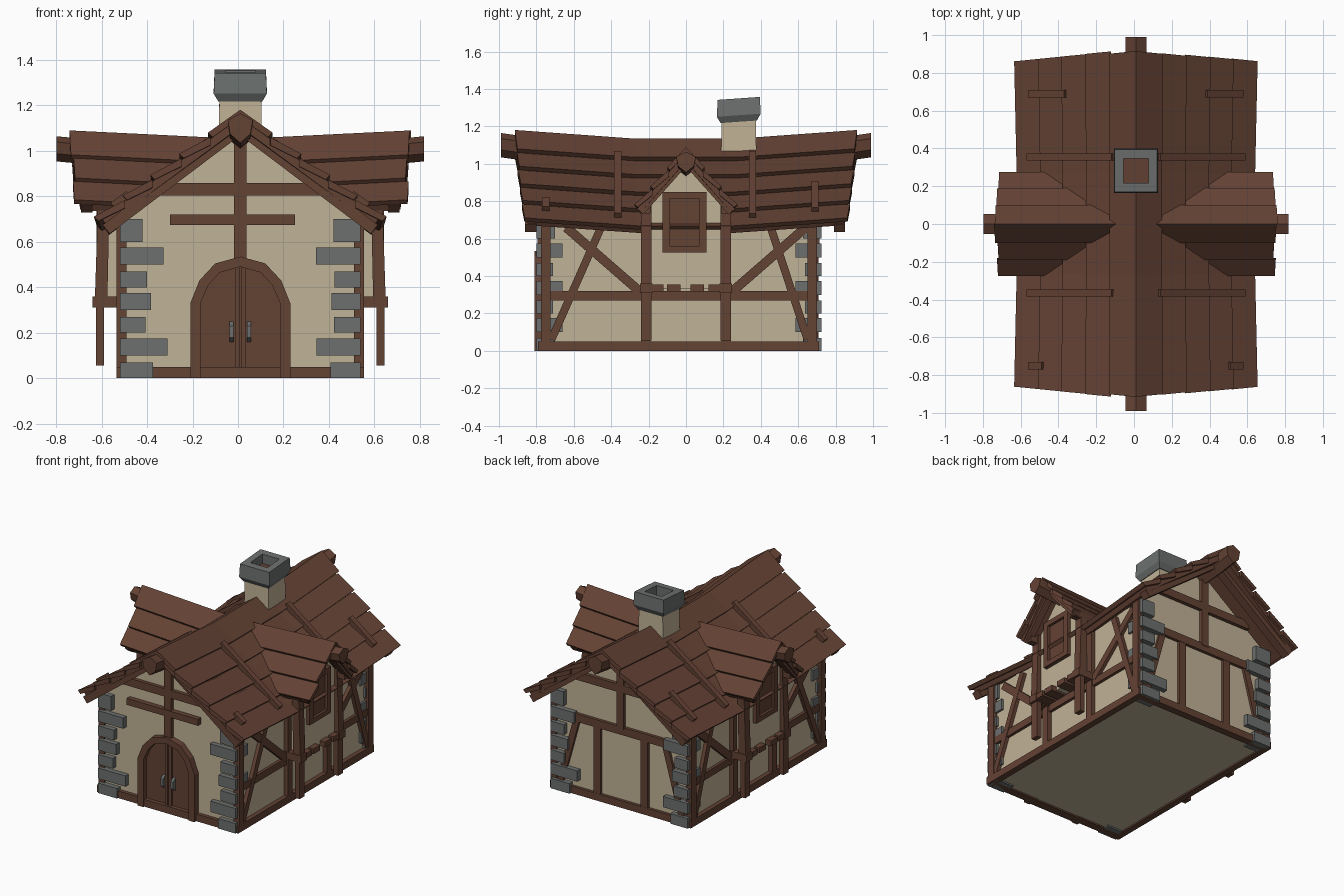
import bpy, bmesh, math, random

if "Cube" in bpy.data.objects:
    bpy.data.objects.remove(bpy.data.objects["Cube"])

random.seed(4)
OX = 0.01  # the whole house sits slightly right of the axis


def material(name, rgb):
    m = bpy.data.materials.new(name)
    m.diffuse_color = (*rgb, 1)
    m.use_nodes = True
    m.node_tree.nodes["Principled BSDF"].inputs["Base Color"].default_value = m.diffuse_color
    return m


WOOD = material("brown wood", (0.127, 0.054, 0.034))
PLASTER = material("cream plaster", (0.53, 0.445, 0.305))
STONE = material("grey stone", (0.15, 0.162, 0.156))


def loft(name, rings, mat):
    """Skin equal-length rings of points into a capped solid."""
    bm = bmesh.new()
    vs = [[bm.verts.new((x + OX, y, z)) for x, y, z in r] for r in rings]
    n = len(rings[0])
    for a, b in zip(vs, vs[1:]):
        for i in range(n):
            j = (i + 1) % n
            bm.faces.new((a[i], a[j], b[j], b[i]))
    bm.faces.new(vs[0])
    bm.faces.new(vs[-1])
    bmesh.ops.recalc_face_normals(bm, faces=bm.faces)
    me = bpy.data.meshes.new(name)
    bm.to_mesh(me)
    bm.free()
    me.materials.append(mat)
    ob = bpy.data.objects.new(name, me)
    bpy.context.collection.objects.link(ob)
    return ob


def prism(name, pts, axis, a, b, mat=WOOD):
    """Extrude a 2D outline: (y,z) along x, or (x,z) along y."""
    if axis == 'x':
        return loft(name, [[(k, u, v) for u, v in pts] for k in (a, b)], mat)
    return loft(name, [[(u, k, v) for u, v in pts] for k in (a, b)], mat)


def box(name, x0, x1, y0, y1, z0, z1, mat=WOOD):
    return prism(name, [(x0, z0), (x1, z0), (x1, z1), (x0, z1)], 'y', y0, y1, mat)


def strip(p, q, w):
    """2D outline of a straight bar from p to q."""
    dx, dz = q[0] - p[0], q[1] - p[1]
    k = w / 2 / math.hypot(dx, dz)
    nx, nz = -dz * k, dx * k
    return [(p[0] + nx, p[1] + nz), (q[0] + nx, q[1] + nz),
            (q[0] - nx, q[1] - nz), (p[0] - nx, p[1] - nz)]


# Walls and sills
F, B, W = -0.765, 0.69, 0.515
prism("house_walls", [(-W, 0.01), (W, 0.01), (W, 0.70), (0, 1.08), (-W, 0.70)], 'y', F, B, PLASTER)
box("back_sill", -0.54, 0.54, B - 0.03, B + 0.02, 0, 0.05)
for s in (-1, 1):
    box("side_sill", s * 0.50, s * 0.545, -0.79, 0.71, 0, 0.05)
    box("front_sill", s * 0.17, s * 0.54, F - 0.025, F + 0.03, 0, 0.05)

# Corner stones: bottom, top, inner x, inner y
STONES = [(0.0, 0.07, 0.39, 0.10), (0.10, 0.175, 0.33, 0.14), (0.20, 0.27, 0.42, 0.09),
          (0.30, 0.375, 0.40, 0.14), (0.40, 0.47, 0.42, 0.09), (0.50, 0.575, 0.34, 0.14),
          (0.60, 0.70, 0.42, 0.10)]
for s in (-1, 1):
    for z0, z1, xi, d in STONES:
        j = random.uniform(-0.012, 0.012)
        box("corner_stone", s * (xi + j), s * 0.53, -0.80, -0.80 + d, z0, z1, STONE)
        box("corner_stone", s * (xi - j), s * 0.53, 0.725 - d, 0.725, z0, z1, STONE)

# Side wall timbers
for s in (-1, 1):
    x0, x1 = s * 0.50, s * 0.54
    box("side_rail", x0, s * 0.535, -0.74, 0.67, 0.27, 0.32)
    for y in (-0.75, -0.215, 0.215, 0.675):
        box("side_post", x0, s * 0.545, y - 0.026, y + 0.026, 0.02, 0.70)
    for e, c in ((-1, 0.72), (1, 0.65)):
        prism("side_brace", strip((e * c, 0.06), (e * 0.45, 0.67), 0.042), 'x', x0, x1)
        prism("side_brace", strip((e * 0.64, 0.66), (e * 0.25, 0.32), 0.05), 'x', x0, s * 0.538)

# Front gable timbers
f0, f1 = F - 0.03, F + 0.02
box("front_king_post", -0.027, 0.027, f0, f1, 0.50, 1.08)
box("front_cross_beam", -0.36, 0.355, F - 0.025, f1, 0.805, 0.86)
box("front_short_beam", -0.31, 0.24, F - 0.035, f1, 0.675, 0.72)

# Back gable timbers
b0, b1 = B - 0.02, B + 0.025
box("back_king_post", -0.027, 0.027, b0, b1, 0.55, 1.08)
box("back_cross_beam", -0.36, 0.36, b0, b1, 0.805, 0.86)
box("back_rail", -0.50, 0.50, b0, b1 - 0.004, 0.51, 0.565)
for s in (-1, 1):
    box("back_post", s * 0.155, s * 0.21, b0, b1 - 0.006, 0.03, 0.53)
    prism("back_brace", strip((s * 0.47, 0.06), (s * 0.34, 0.53), 0.045), 'y', b0, b1 - 0.008)

# Arched double door
outer = [(-0.22, 0), (-0.22, 0.33), (-0.18, 0.43), (-0.11, 0.505), (0, 0.535)]
inner = [(-0.175, 0), (-0.175, 0.33), (-0.14, 0.41), (-0.09, 0.465), (0, 0.49)]
outer += [(-x, z) for x, z in outer[-2::-1]]
inner += [(-x, z) for x, z in inner[-2::-1]]
loft("door_frame", [[(o[0], -0.81, o[1]), (i[0], -0.81, i[1]), (i[0], -0.75, i[1]), (o[0], -0.75, o[1])]
                    for o, i in zip(outer, inner)], WOOD)
prism("door_leaves", inner, 'y', -0.772, -0.74)
box("door_step", -0.175, 0.175, -0.80, -0.76, 0, 0.05)
for s in (-1, 1):
    box("door_edge_strip", s * 0.004, s * 0.024, -0.785, -0.765, 0.05, 0.487)
    prism("door_handle", [(-0.772, 0.16), (-0.80, 0.18), (-0.80, 0.23), (-0.772, 0.25)], 'x',
          s * 0.03, s * 0.048, STONE)


# Main roof: rows of sagging planks over a thin deck
def sag(y):
    return -0.045 * (1 - max(0, abs(y) - 0.28) / 0.62)


def roof_z(a):
    return 1.18 - 0.74 * a


def main_plank(name, s, a0, a1, tops, thick, j=0.0):
    sec = [(a0, tops[0]), (a1, tops[1]), (a1 - 0.02, tops[1] - thick), (a0, tops[0] - thick)]
    rings = []
    for t in (-1, -0.3, 0.3, 1):
        ring = []
        for a, dz in sec:
            y = t * (0.92 - 0.10 * a + j)
            ring.append((s * a * (1 + 0.03 * (abs(t) - 0.5)), y, roof_z(a) + dz + sag(y)))
        rings.append(ring)
    loft(name, rings, WOOD)


ROWS = [0, 0.14, 0.265, 0.39, 0.51, 0.635]
for s in (-1, 1):
    main_plank("roof_deck", s, 0, 0.60, (-0.03, -0.03), 0.045, -0.015)
    for a0, a1 in zip(ROWS, ROWS[1:]):
        main_plank("roof_plank", s, max(0, a0 - 0.01), a1, (0 if a0 == 0 else -0.024, 0.004), 0.035,
                   random.uniform(-0.008, 0.008))
    # battens lying on the roof
    for y, a0, a1 in ((-0.365, 0.12, 0.57), (0.355, 0.12, 0.57), (0.69, 0.37, 0.56), (-0.75, 0.49, 0.56)):
        d = sag(y) + 0.003
        prism("roof_batten", strip((s * a0, roof_z(a0) + d), (s * a1, roof_z(a1) + d), 0.035), 'y', y - 0.019, y + 0.019)
    # rafters under the gable overhang
    for y in (-0.83, 0.82):
        prism("gable_rafter", strip((0, 1.10), (s * 0.59, 0.655), 0.05), 'y', y - 0.03, y + 0.03)

# Ridge beam, rising towards both ends
pent = [(-0.055, 0.04), (-0.045, -0.02), (0, -0.06), (0.045, -0.02), (0.055, 0.04), (0, 0.07)]
loft("ridge_beam", [[(u, y, v + z) for u, v in pent] for y, z in
                    ((-0.99, 1.095), (-0.85, 1.075), (-0.28, 1.03), (0.28, 1.03), (0.85, 1.075), (0.99, 1.095))], WOOD)


# Dormers
def dorm_z(b, x):
    return 1.09 - 1.13 * b - 0.03 * max(0, (0.74 - x) / 0.6)


def dormer_plank(name, s, e, b0, b1, tops, thick, end):
    sec = [(b0, tops[0]), (b1, tops[1]), (b1 - 0.015, tops[1] - thick), (b0, tops[0] - thick)]
    loft(name, [[(s * (x - (0.06 * b if x > 0.7 else 0)), e * b, dorm_z(b, x) + dz) for b, dz in sec]
                for x in (0.08, 0.42, end)], WOOD)


for s in (-1, 1):
    prism("dormer_walls", [(-0.20, 0.33), (0.20, 0.33), (0.20, 0.80), (0, 1.01), (-0.20, 0.80)], 'x',
          s * 0.35, s * 0.605, PLASTER)
    for e in (-1, 1):
        dormer_plank("dormer_deck", s, e, 0, 0.255, (-0.03, -0.03), 0.045, 0.72)
        for b0, b1 in ((0, 0.10), (0.09, 0.19), (0.18, 0.275)):
            dormer_plank("dormer_plank", s, e, b0, b1, (-0.02 if b0 else 0, 0.006), 0.035,
                         0.745 + random.uniform(-0.008, 0.008))
        y0, y1 = e * 0.185, e * 0.24
        prism("dormer_post", [(s * 0.585, 0.34), (s * 0.64, 0.34), (s * 0.625, 0.80), (s * 0.575, 0.80)], 'y', y0, y1)
        box("dormer_hanging_post", s * 0.60, s * 0.635, y0, y1, 0.055, 0.33)
        box("dormer_bracket", s * 0.50, s * 0.65, e * 0.18, e * 0.245, 0.31, 0.36)
        box("dormer_eave_plate", s * 0.42, s * 0.68, e * 0.19, e * 0.235, 0.735, 0.785)
        prism("dormer_rafter", strip((0, 1.02), (e * 0.245, 0.745), 0.045), 'x', s * 0.65, s * 0.70)
    for y in (-0.155, -0.065, 0.06, 0.155):
        box("dormer_joist", s * 0.50, s * 0.645, y - 0.036, y + 0.036, 0.318, 0.355)
    loft("dormer_ridge_beam", [[(s * x, u * 0.95, v * 0.85 + z) for u, v in pent] for x, z in
                               ((0.3, 0.965), (0.6, 0.985), (0.808, 1.005))], WOOD)
    # shuttered window
    y0, y1, z0, z1 = -0.125, 0.11, 0.525, 0.85
    box("window_shutter", s * 0.59, s * 0.614, y0, y1, z0, z1)
    for a, b in ((y0, y0 + 0.04), (y1 - 0.04, y1)):
        box("window_frame_side", s * 0.59, s * 0.632, a, b, z0, z1)
    for a, b in ((z0, z0 + 0.035), (z1 - 0.035, z1)):
        box("window_frame_rail", s * 0.59, s * 0.632, y0 + 0.04, y1 - 0.04, a, b)


# Chimney with a flared, slightly tilted cap
def square(r, z, y=0.282):
    return [(u * r, y + v * r, z + 0.07 * v * r) for u, v in ((-1, -1), (1, -1), (1, 1), (-1, 1))]


loft("chimney_stack", [square(0.095, 0.95), square(0.092, 1.25)], PLASTER)
loft("chimney_cap", [square(0.097, 1.225), square(0.117, 1.26), square(0.113, 1.35),
                     square(0.066, 1.35), square(0.066, 1.28)], STONE)
loft("chimney_flue", [square(0.066, 1.279), square(0.066, 1.284)], WOOD)
